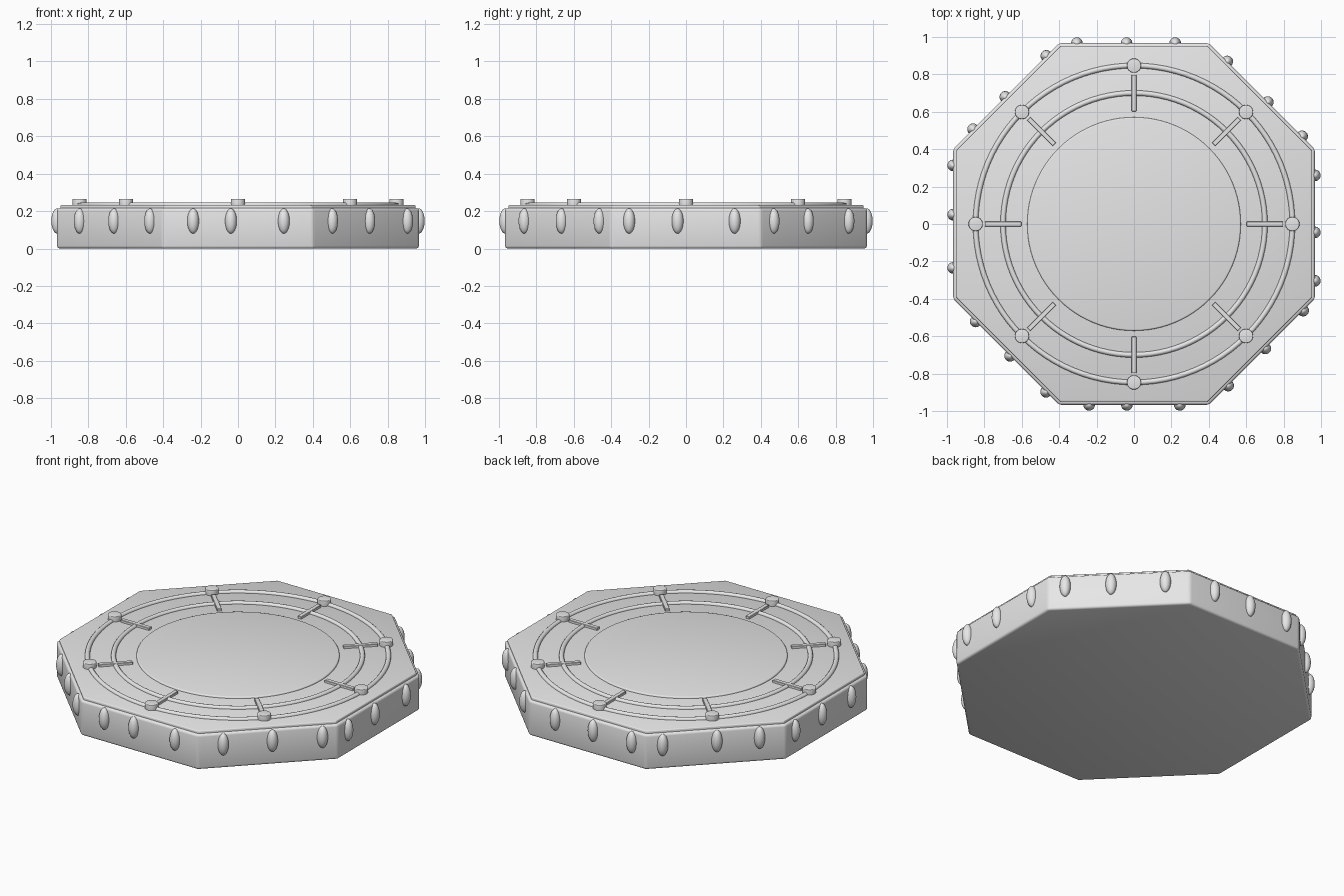
import bpy
from math import cos, sin, pi, radians

cube = bpy.data.objects.get("Cube")
if cube:
    bpy.data.objects.remove(cube, do_unlink=True)

grey = bpy.data.materials.new("light_grey")
grey.use_nodes = True
grey.diffuse_color = (0.8, 0.8, 0.8, 1)
grey.node_tree.nodes["Principled BSDF"].inputs["Base Color"].default_value = (0.8, 0.8, 0.8, 1)


def finish(name, bevel=0, segments=3):
    """Name, colour, bevel and smooth the active object."""
    ob = bpy.context.object
    ob.name = name
    ob.data.materials.append(grey)
    bpy.ops.object.transform_apply(location=False, rotation=True, scale=True)
    if bevel:
        mod = ob.modifiers.new("Bevel", "BEVEL")
        mod.width = bevel
        mod.segments = segments
        mod.limit_method = "ANGLE"
        mod.angle_limit = radians(30)
        bpy.ops.object.modifier_apply(modifier="Bevel")
    bpy.ops.object.shade_smooth_by_angle(angle=radians(40))
    return ob


def prism(name, sides, radius, bottom, top, x=0, y=0, turn=0, bevel=0):
    bpy.ops.mesh.primitive_cylinder_add(
        vertices=sides, radius=radius, depth=top - bottom,
        location=(x, y, (top + bottom) / 2), rotation=(0, 0, turn))
    return finish(name, bevel)


# Octagonal slab and its thin raised top
APOTHEM = 0.967
corner = 1 / cos(pi / 8)
prism("base_slab", 8, APOTHEM * corner, 0, 0.216, turn=pi / 8, bevel=0.014)
prism("top_plate", 8, 0.95 * corner, 0.2, 0.232, turn=pi / 8, bevel=0.006)

# Central disc and the two raised rings
prism("centre_disc", 96, 0.571, 0.22, 0.242, bevel=0.008)
for name, radius in (("inner_ring", 0.7), ("outer_ring", 0.847)):
    bpy.ops.mesh.primitive_torus_add(
        major_radius=radius, minor_radius=0.014, major_segments=96,
        minor_segments=12, location=(0, 0, 0.232))
    finish(name)

# Spokes and studs on the eight directions
for i in range(8):
    a = i * pi / 4
    bpy.ops.mesh.primitive_cube_add(
        size=1, location=(0.7 * cos(a), 0.7 * sin(a), 0.234), rotation=(0, 0, a))
    bpy.context.object.scale = (0.195, 0.026, 0.026)
    finish("spoke", 0.002, 1)
    prism("stud", 32, 0.038, 0.22, 0.265, 0.847 * cos(a), 0.847 * sin(a), bevel=0.004)

# Unevenly spaced oval knobs, three on each side face, counter-clockwise from +x
knob_offsets = (
    (0.26, -0.045, -0.304), (0.262, -0.045, -0.304),
    (0.305, 0.04, -0.22), (0.25, 0.006, -0.304),
    (0.235, -0.05, -0.313), (0.302, 0.03, -0.23),
    (0.245, -0.038, -0.24), (0.312, 0.026, -0.255))
for i, offsets in enumerate(knob_offsets):
    a = i * pi / 4
    for t in offsets:
        bpy.ops.mesh.primitive_uv_sphere_add(
            segments=24, ring_count=16, radius=1, rotation=(0, 0, a),
            location=(APOTHEM * cos(a) - t * sin(a), APOTHEM * sin(a) + t * cos(a), 0.147))
        bpy.context.object.scale = (0.031, 0.031, 0.067)
        finish("side_knob")
